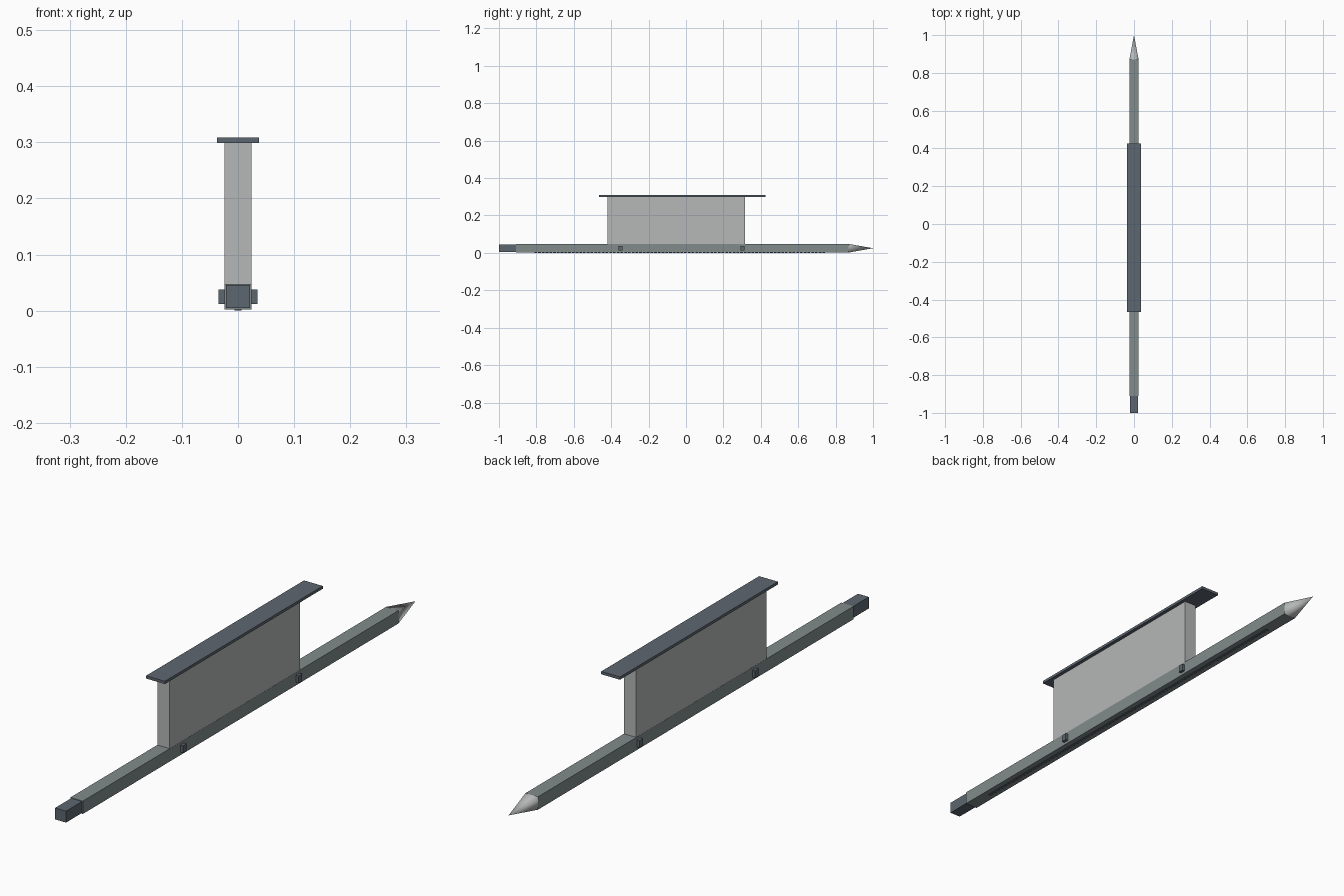
import bpy
import bmesh
from mathutils import Vector

if "Cube" in bpy.data.objects:
    bpy.data.objects.remove(bpy.data.objects["Cube"], do_unlink=True)


def material(name, rgb):
    mat = bpy.data.materials.new(name)
    mat.use_nodes = True
    mat.diffuse_color = (*rgb, 1)
    mat.node_tree.nodes["Principled BSDF"].inputs["Base Color"].default_value = (*rgb, 1)
    return mat


pale = material("pale_grey", (0.46, 0.48, 0.47))
mid = material("mid_grey", (0.22, 0.26, 0.26))
dark = material("dark_slate", (0.11, 0.135, 0.16))


def finish(name, bm, mat):
    bmesh.ops.recalc_face_normals(bm, faces=bm.faces)
    mesh = bpy.data.meshes.new(name)
    bm.to_mesh(mesh)
    bm.free()
    mesh.materials.append(mat)
    obj = bpy.data.objects.new(name, mesh)
    bpy.context.collection.objects.link(obj)
    return obj


def add_box(bm, x, y, z):
    """Add a box spanning the given (low, high) ranges."""
    verts = bmesh.ops.create_cube(bm, size=1)["verts"]
    for v in verts:
        v.co = Vector([(r[0] + r[1]) / 2 + c * (r[1] - r[0])
                       for c, r in zip(v.co, (x, y, z))])


def box(name, half_x, y, z, mat):
    bm = bmesh.new()
    add_box(bm, (-half_x, half_x), y, z)
    return finish(name, bm, mat)


# Long square bar with a narrower block at its front end
box("long_bar", 0.0245, (-0.91, 0.87), (0.002, 0.048), mid)
box("end_block", 0.0215, (-1.0, -0.91), (0.005, 0.046), dark)

# Upright panel and its flat cap
box("upright_panel", 0.024, (-0.42, 0.315), (0.047, 0.299), pale)
box("cap_plate", 0.037, (-0.465, 0.425), (0.299, 0.309), dark)

# Cross pins that stick out of both sides of the bar
for name, y in (("front_cross_pin", -0.35), ("rear_cross_pin", 0.302)):
    box(name, 0.035, (y - 0.01, y + 0.01), (0.012, 0.038), dark)

# Four-sided point with soft shading
bm = bmesh.new()
base = [bm.verts.new((sx * 0.0245, 0.87, 0.025 + sz * 0.023))
        for sx, sz in ((-1, -1), (1, -1), (1, 1), (-1, 1))]
tip = bm.verts.new((0, 1.0, 0.025))
for i in range(4):
    bm.faces.new((base[i], base[(i + 1) % 4], tip)).smooth = True
finish("pointed_tip", bm, pale)

# Row of small teeth along the underside
bm = bmesh.new()
pitch = 0.02
for i in range(78):
    y = -0.81 + i * pitch
    add_box(bm, (-0.006, 0.006), (y, y + pitch * 0.7), (0, 0.004))
finish("underside_teeth", bm, dark)
